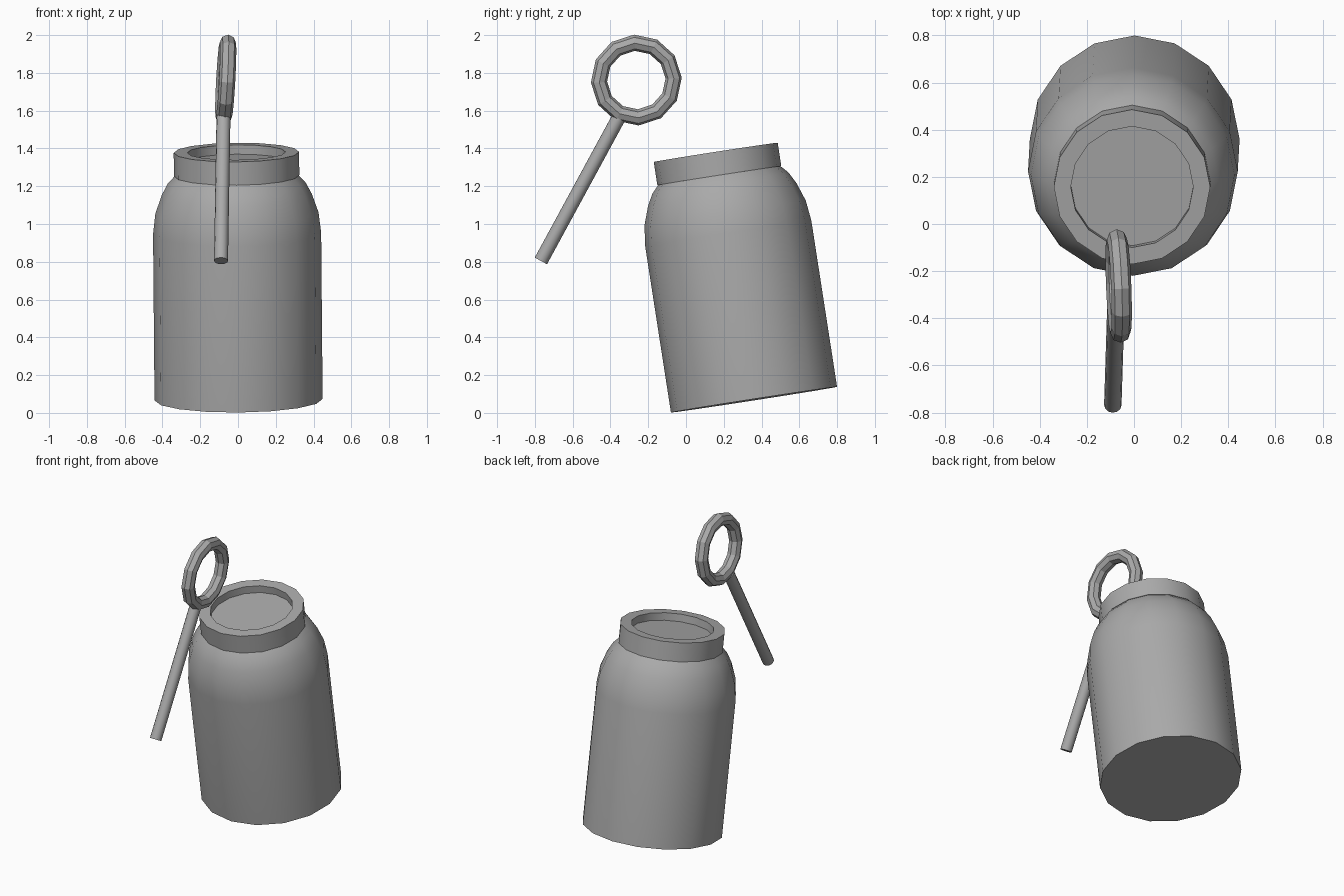
import bpy, bmesh, math
from mathutils import Vector, Matrix

cube = bpy.data.objects.get("Cube")
if cube:
    bpy.data.objects.remove(cube, do_unlink=True)

grey = bpy.data.materials.new("plain_grey")
grey.use_nodes = True
grey.diffuse_color = (0.4, 0.4, 0.4, 1)
grey.node_tree.nodes["Principled BSDF"].inputs["Base Color"].default_value = (0.4, 0.4, 0.4, 1)


def finish(obj, name, matrix, smooth=True):
    obj.name = obj.data.name = name
    obj.matrix_world = matrix
    obj.data.materials.append(grey)
    bpy.ops.object.select_all(action="DESELECT")
    obj.select_set(True)
    bpy.context.view_layer.objects.active = obj
    if smooth:
        bpy.ops.object.shade_smooth_by_angle(angle=math.radians(35))


def lathe(name, profile, sides, matrix):
    """Turn a (radius, height) profile about z and cap both ends."""
    bm = bmesh.new()
    rings = []
    for r, z in profile:
        rings.append([bm.verts.new((r * math.cos(math.tau * i / sides),
                                    r * math.sin(math.tau * i / sides), z))
                      for i in range(sides)])
    for low, high in zip(rings, rings[1:]):
        for i in range(sides):
            j = (i + 1) % sides
            bm.faces.new((low[i], low[j], high[j], high[i]))
    bm.faces.new(rings[0][::-1])
    bm.faces.new(rings[-1])
    mesh = bpy.data.meshes.new(name)
    bm.to_mesh(mesh)
    bm.free()
    obj = bpy.data.objects.new(name, mesh)
    bpy.context.collection.objects.link(obj)
    finish(obj, name, matrix)


# Leaning jar: body with rounded shoulder, and a collar with a sunken top
lean = (Matrix.Translation((0.003, 0.36, 0.07)) @ Matrix.Rotation(math.radians(-0.5), 4, "Y")
        @ Matrix.Rotation(math.radians(8.8), 4, "X"))
lathe("jar_body", [(0.445, 0), (0.445, 0.89), (0.432, 1.0), (0.397, 1.1),
                   (0.365, 1.16), (0.328, 1.2)], 16, lean)
lathe("jar_collar", [(0.332, 1.2), (0.332, 1.325), (0.26, 1.325), (0.26, 1.275)], 16, lean)

# Wand stick
bottom, top = Vector((-0.09, -0.768, 0.805)), Vector((-0.077, -0.355, 1.565))
axis = top - bottom
bpy.ops.mesh.primitive_cylinder_add(vertices=12, radius=0.037, depth=axis.length)
finish(bpy.context.object, "wand_stick",
       Matrix.Translation((top + bottom) / 2) @ axis.to_track_quat("Z", "Y").to_matrix().to_4x4())

# Wand ring, nearly upright and facing sideways
bpy.ops.mesh.primitive_torus_add(major_segments=12, minor_segments=8,
                                 major_radius=0.198, minor_radius=0.043)
normal = Vector((1, 0.04, -0.055))
finish(bpy.context.object, "wand_ring",
       Matrix.Translation((-0.065, -0.263, 1.762))
       @ normal.to_track_quat("Z", "Y").to_matrix().to_4x4()
       @ Matrix.Rotation(math.radians(3), 4, "Z"), smooth=False)
